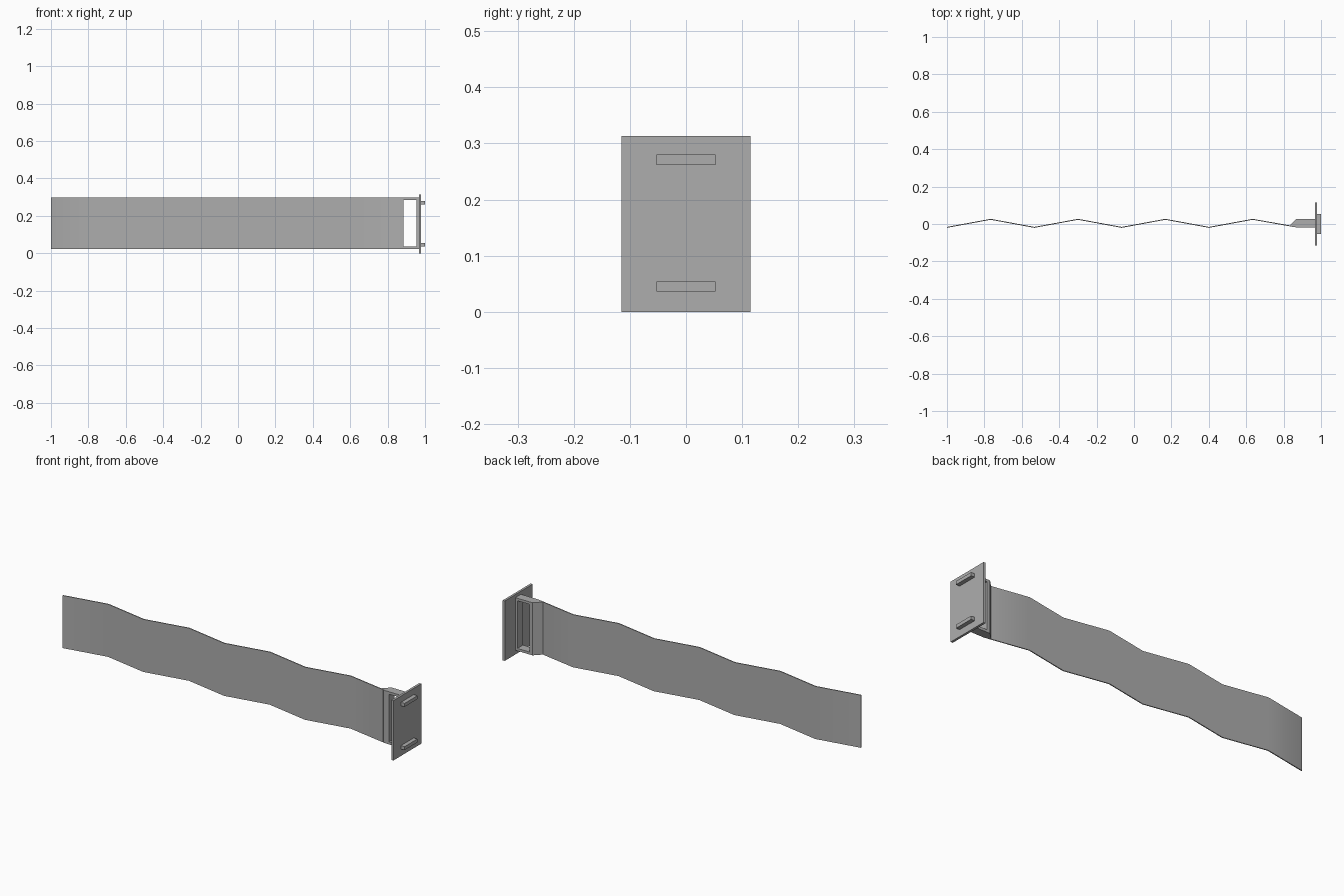
import bpy, bmesh, math
from mathutils import Vector

cube = bpy.data.objects.get("Cube")
if cube:
    bpy.data.objects.remove(cube, do_unlink=True)

grey = bpy.data.materials.new("plain grey")
grey.use_nodes = True
colour = (0.42, 0.42, 0.42, 1)
grey.diffuse_color = colour
grey.node_tree.nodes["Principled BSDF"].inputs["Base Color"].default_value = colour


def extrude_outline(name, outline, z0, z1, smooth=False):
    """Prism from an outline in the ground plane."""
    bm = bmesh.new()
    face = bm.faces.new([bm.verts.new((x, y, z0)) for x, y in outline])
    res = bmesh.ops.extrude_face_region(bm, geom=[face])
    top = [v for v in res["geom"] if isinstance(v, bmesh.types.BMVert)]
    bmesh.ops.translate(bm, verts=top, vec=(0, 0, z1 - z0))
    bmesh.ops.recalc_face_normals(bm, faces=bm.faces)
    mesh = bpy.data.meshes.new(name)
    bm.to_mesh(mesh)
    bm.free()
    mesh.materials.append(grey)
    obj = bpy.data.objects.new(name, mesh)
    bpy.context.collection.objects.link(obj)
    if smooth:
        bpy.ops.object.select_all(action='DESELECT')
        obj.select_set(True)
        bpy.context.view_layer.objects.active = obj
        bpy.ops.object.shade_smooth_by_angle(angle=math.radians(40))
    return obj


def box(name, x0, x1, y0, y1, z0, z1):
    return extrude_outline(name, [(x0, y0), (x1, y0), (x1, y1), (x0, y1)], z0, z1)


# Wavy strap: zigzag path given a thin thickness
LOW, HIGH = 0.022, 0.297
path = [(-1 + i * 0.2335, 0.025 if i % 2 else -0.018) for i in range(8)]
path.append((0.85, -0.013))
half = 0.0025
front = [(x, y - half) for x, y in path]
back = [(x, y + half) for x, y in reversed(path)]
extrude_outline("strap", front + back, LOW, HIGH, smooth=True)

# Bracket frame: chamfered end block, two rails and an end bar
y_front, y_back = -0.018, 0.028
extrude_outline("bracket_end",
                [(0.83, -0.010), (0.865, y_front), (0.885, y_front),
                 (0.885, y_back), (0.868, y_back)], LOW, HIGH)
box("bracket_lower_rail", 0.885, 0.955, y_front, y_back, LOW, LOW + 0.013)
box("bracket_upper_rail", 0.885, 0.955, y_front, y_back, HIGH - 0.013, HIGH)
box("bracket_bar", 0.955, 0.968, y_front, y_back, LOW, HIGH)

# End plate with two raised lugs
box("end_plate", 0.967, 0.979, -0.115, 0.115, 0, 0.313)
for label, z in (("lower", 0.036), ("upper", 0.262)):
    box(label + "_lug", 0.979, 1.0, -0.053, 0.053, z, z + 0.018)
